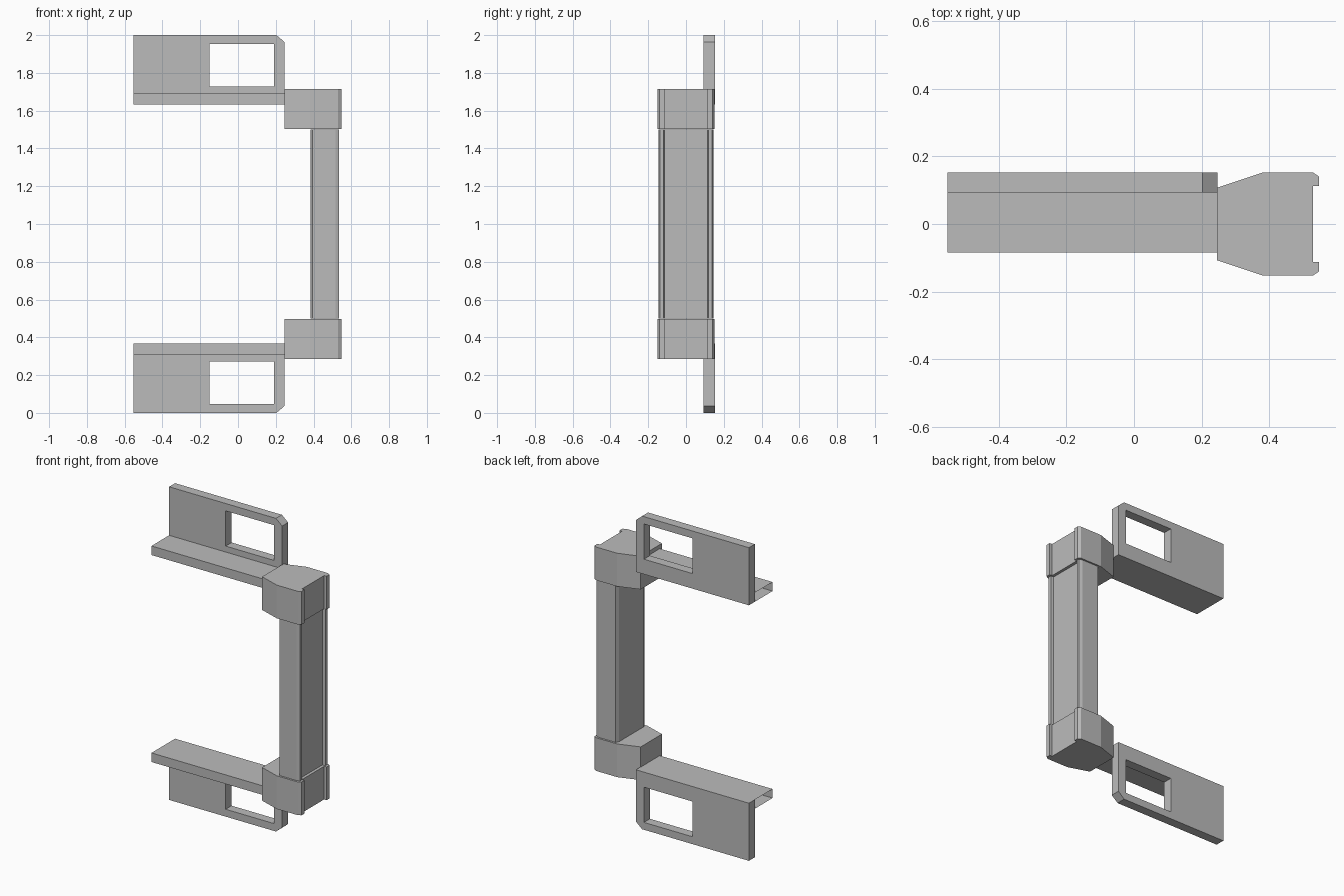
import bpy, bmesh
from mathutils import Vector

cube = bpy.data.objects.get("Cube")
if cube:
    bpy.data.objects.remove(cube, do_unlink=True)

grey = bpy.data.materials.new("plain_grey")
grey.use_nodes = True
colour = (0.5, 0.5, 0.5, 1)
grey.diffuse_color = colour
grey.node_tree.nodes["Principled BSDF"].inputs["Base Color"].default_value = colour


def add_part(name, bm):
    bmesh.ops.recalc_face_normals(bm, faces=bm.faces)
    mesh = bpy.data.meshes.new(name)
    bm.to_mesh(mesh)
    bm.free()
    mesh.materials.append(grey)
    obj = bpy.data.objects.new(name, mesh)
    bpy.context.collection.objects.link(obj)


def prism(points, push):
    """Extrude a closed outline of 3D points along a vector."""
    bm = bmesh.new()
    face = bm.faces.new([bm.verts.new(p) for p in points])
    grown = bmesh.ops.extrude_face_region(bm, geom=[face], use_keep_orig=True)
    verts = [v for v in grown["geom"] if isinstance(v, bmesh.types.BMVert)]
    bmesh.ops.translate(bm, verts=verts, vec=Vector(push))
    return bm


def mirrored_outline(half):
    """Complete an outline given its -y half."""
    return half + [(x, -y) for x, y in reversed(half)]


def flip(z, upper):
    return z if upper else 2 - z


# Grip bar with two rails along its outer edge
bar = mirrored_outline([(0.385, -0.125), (0.395, -0.145), (0.515, -0.145),
                        (0.535, -0.138), (0.535, -0.118), (0.515, -0.115)])
add_part("grip_bar", prism([(x, y, 0.5) for x, y in bar], (0, 0, 1)))

block = mirrored_outline([(0.245, -0.107), (0.38, -0.152), (0.53, -0.152),
                          (0.548, -0.14), (0.548, -0.112), (0.53, -0.112)])

for side in ("upper", "lower"):
    up = side == "upper"
    sign = 1 if up else -1

    # Tapered end block
    add_part(side + "_end_block",
             prism([(x, y, flip(1.503, up)) for x, y in block], (0, 0, 0.212 * sign)))

    # Mounting plate: chamfered outline bridged to the window edge
    outer = [(-0.552, 1.632), (0.247, 1.632), (0.247, 1.963), (0.203, 2), (-0.552, 2)]
    window = [(-0.152, 1.728), (0.19, 1.728), (0.19, 1.953), (-0.152, 1.953)]
    bm = bmesh.new()
    o, w = ([bm.verts.new((x, 0.093, flip(z, up))) for x, z in ring]
            for ring in (outer, window))
    for loop in ((o[0], o[1], w[1], w[0]), (o[1], o[2], w[2], w[1]),
                 (o[2], o[3], w[2]), (o[3], o[4], w[3], w[2]),
                 (o[4], o[0], w[0], w[3])):
        bm.faces.new(loop)
    grown = bmesh.ops.extrude_face_region(bm, geom=bm.faces[:], use_keep_orig=True)
    bmesh.ops.translate(bm, vec=(0, 0.06, 0),
                        verts=[v for v in grown["geom"] if isinstance(v, bmesh.types.BMVert)])
    add_part(side + "_mounting_plate", bm)

    # Shelf in front of the plate, open at its far end
    low, high = flip(1.632, up), flip(1.69, up)
    bm = prism([(-0.552, -0.085, low), (-0.552, 0.093, low),
                (-0.552, 0.093, high), (-0.552, -0.085, high)], (0.797, 0, 0))
    bmesh.ops.recalc_face_normals(bm, faces=bm.faces)
    ends = [f for f in bm.faces if f.calc_center_median().x < -0.55]
    bmesh.ops.delete(bm, geom=ends, context="FACES_ONLY")
    add_part(side + "_shelf", bm)
